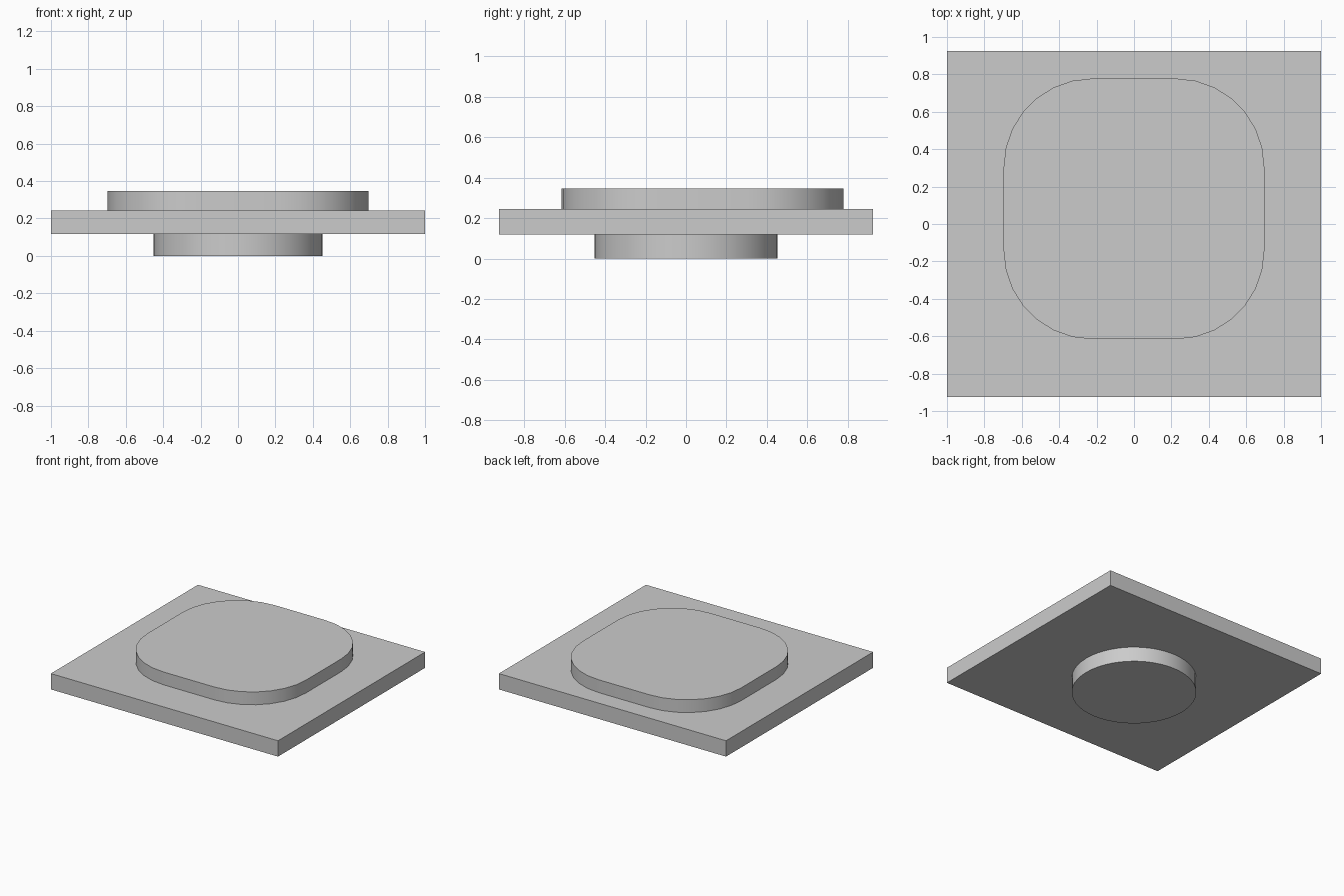
import bpy
import bmesh
from math import cos, sin, pi, radians

cube = bpy.data.objects.get("Cube")
if cube:
    bpy.data.objects.remove(cube, do_unlink=True)

grey = bpy.data.materials.new("light_grey")
grey.use_nodes = True
grey.diffuse_color = (0.6, 0.6, 0.6, 1)
grey.node_tree.nodes["Principled BSDF"].inputs["Base Color"].default_value = (0.6, 0.6, 0.6, 1)


def rounded_outline(half, radius, segments, centre_y=0):
    """Square outline with rounded corners, counter-clockwise."""
    flat = half - radius
    points = []
    for quarter in range(4):
        middle = quarter * pi / 2 + pi / 4
        cx = flat if cos(middle) > 0 else -flat
        cy = flat if sin(middle) > 0 else -flat
        for i in range(segments + 1):
            a = (quarter + i / segments) * pi / 2
            points.append((cx + radius * cos(a), centre_y + cy + radius * sin(a)))
    return points


def extrude_outline(name, outline, bottom, top):
    """Solid prism from a flat outline."""
    bm = bmesh.new()
    face = bm.faces.new([bm.verts.new((x, y, bottom)) for x, y in outline])
    result = bmesh.ops.extrude_face_region(bm, geom=[face], use_keep_orig=True)
    for v in result["geom"]:
        if isinstance(v, bmesh.types.BMVert):
            v.co.z = top
    bmesh.ops.recalc_face_normals(bm, faces=bm.faces)
    mesh = bpy.data.meshes.new(name)
    bm.to_mesh(mesh)
    bm.free()
    mesh.materials.append(grey)
    obj = bpy.data.objects.new(name, mesh)
    bpy.context.collection.objects.link(obj)
    bpy.ops.object.select_all(action="DESELECT")
    obj.select_set(True)
    bpy.context.view_layer.objects.active = obj
    bpy.ops.object.shade_smooth_by_angle(angle=radians(30))
    return obj


# Round foot
sides = 48
circle = [(0.453 * cos(2 * pi * i / sides), 0.453 * sin(2 * pi * i / sides)) for i in range(sides)]
extrude_outline("round_foot", circle, 0, 0.118)

# Flat rectangular slab
slab = [(-1, -0.925), (1, -0.925), (1, 0.925), (-1, 0.925)]
extrude_outline("slab", slab, 0.118, 0.244)

# Raised pad with rounded corners, set towards the back
extrude_outline("raised_pad", rounded_outline(0.697, 0.475, 7, 0.081), 0.244, 0.346)
